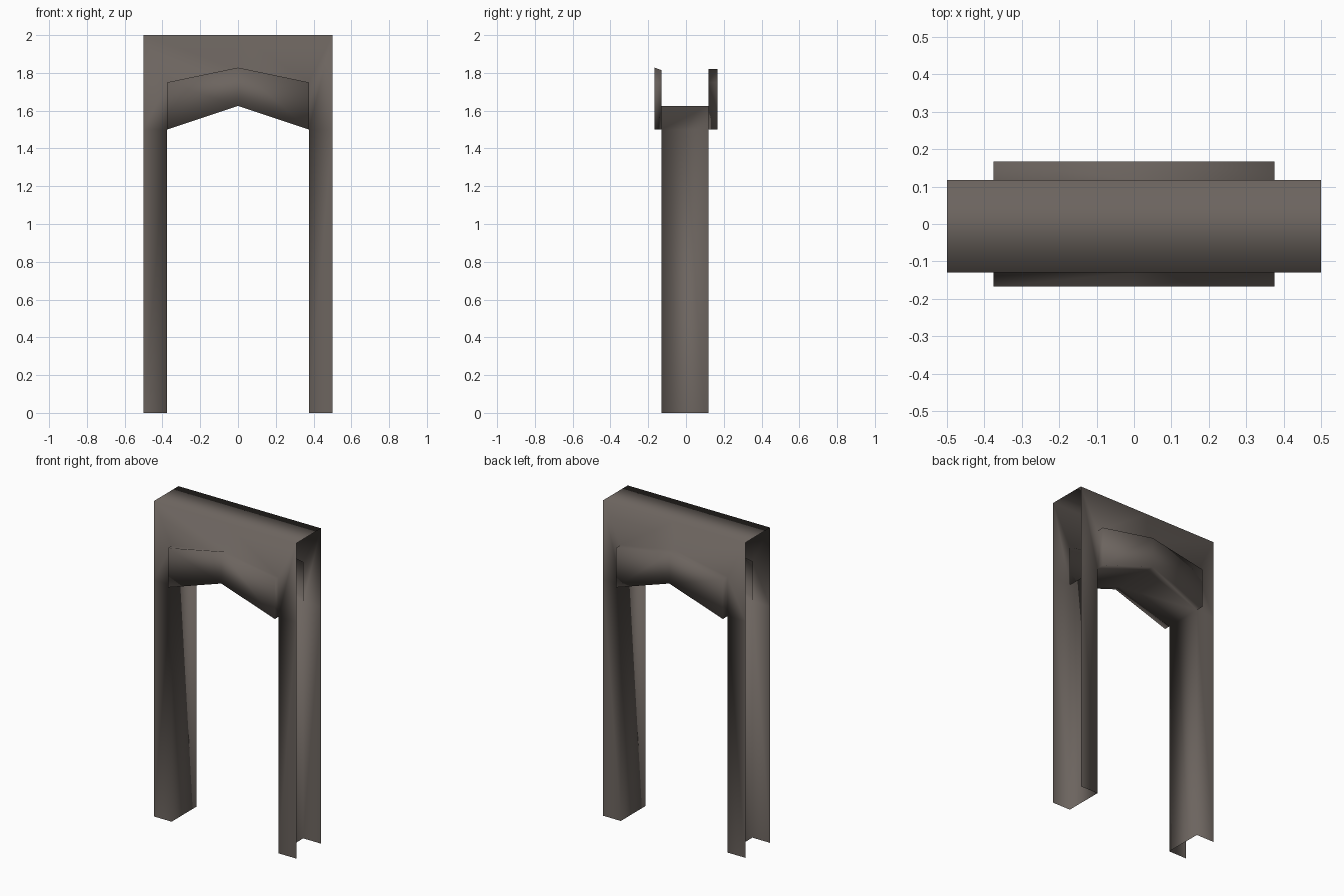
import bpy, bmesh

if "Cube" in bpy.data.objects:
    bpy.data.objects.remove(bpy.data.objects["Cube"])

# Weathered stone-brown, single colour
mat = bpy.data.materials.new("grey brown")
mat.diffuse_color = (0.15, 0.128, 0.114, 1)
mat.use_nodes = True
mat.node_tree.nodes["Principled BSDF"].inputs["Base Color"].default_value = mat.diffuse_color

bm = bmesh.new()


def face(*pts):
    """Add one polygon, and its mirror image across x = 0."""
    for s in (1, -1):
        bm.faces.new([bm.verts.new((s * x, y, z)) for x, y, z in pts][::s])


def strip(a, b):
    """Join two matching paths with quads."""
    for i in range(len(a) - 1):
        face(a[i], a[i + 1], b[i + 1], b[i])


def at(path, y):
    return [(x, y, z) for x, z in path]


OUTER, INNER, TOP = 0.5, 0.375, 2.0
WALL_F, WALL_B = -0.13, 0.118
UNDER = [(INNER, 1.5), (0, 1.625)]

# Front and back walls with a hollow raised lintel panel in each
for wall, panel, wall_peak, panel_peak in (
        (WALL_F, -0.167, 1.815, 1.828), (WALL_B, 0.167, 1.82, 1.82)):
    # Leg
    face(*at([(INNER, 0), (OUTER, 0), (OUTER, 1.5), (INNER, 1.5)], wall))
    # Shoulder beside the panel
    face(*at([(INNER, 1.5), (OUTER, 1.5), (OUTER, TOP), (INNER, 1.75)], wall))
    # Header above the panel
    face(*at([(INNER, 1.75), (OUTER, TOP), (0, TOP), (0, wall_peak)], wall))
    # Raised panel face
    face(*at([(INNER, 1.5), (INNER, 1.75), (0, panel_peak), (0, 1.625)], panel))
    # Panel rim: underside, end and sloped top
    rim = [(0, 1.625), (INNER, 1.5), (INNER, 1.75)]
    strip(at(rim + [(0, wall_peak)], wall), at(rim + [(0, panel_peak)], panel))

# Inner leg faces and arched underside between the walls
inside = [(INNER, 0)] + UNDER
strip(at(inside, WALL_F), at(inside, WALL_B))

# Flat top (outer ends and feet stay open)
top = [(OUTER, TOP), (0, TOP)]
strip(at(top, WALL_F), at(top, WALL_B))

bmesh.ops.remove_doubles(bm, verts=bm.verts, dist=0.0005)
bmesh.ops.recalc_face_normals(bm, faces=bm.faces)
top_face = max(bm.faces, key=lambda f: f.calc_center_median().z)
if top_face.normal.z < 0:
    bmesh.ops.reverse_faces(bm, faces=bm.faces)

mesh = bpy.data.meshes.new("door_frame")
bm.to_mesh(mesh)
bm.free()
mesh.materials.append(mat)
mesh.shade_smooth()
frame = bpy.data.objects.new("door_frame", mesh)
bpy.context.collection.objects.link(frame)
